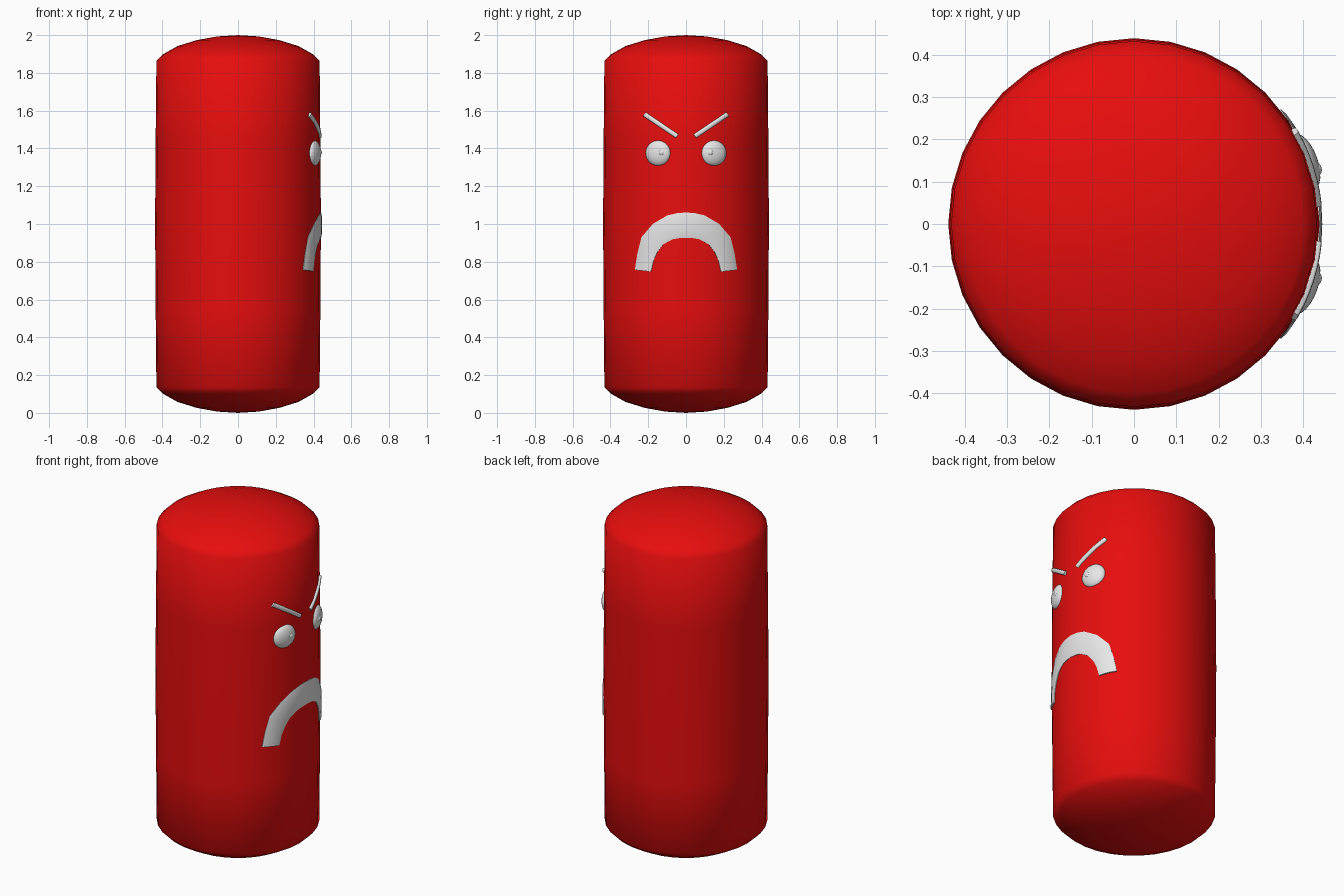
import bpy, bmesh, math
from mathutils import Matrix, Vector

if "Cube" in bpy.data.objects:
    bpy.data.objects.remove(bpy.data.objects["Cube"])


def material(name, rgb):
    m = bpy.data.materials.new(name)
    m.diffuse_color = (*rgb, 1)
    m.use_nodes = True
    m.node_tree.nodes["Principled BSDF"].inputs["Base Color"].default_value = m.diffuse_color
    return m


RED = material("red", (0.8, 0.004, 0.004))
WHITE = material("off white", (0.8, 0.8, 0.8))


def finish(name, bm, mat, angle):
    bmesh.ops.recalc_face_normals(bm, faces=bm.faces)
    me = bpy.data.meshes.new(name)
    bm.to_mesh(me)
    bm.free()
    me.materials.append(mat)
    ob = bpy.data.objects.new(name, me)
    bpy.context.collection.objects.link(ob)
    bpy.ops.object.select_all(action='DESELECT')
    ob.select_set(True)
    bpy.context.view_layer.objects.active = ob
    bpy.ops.object.shade_smooth_by_angle(angle=math.radians(angle))
    return ob


def lathe(name, profile, sides, mat):
    bm = bmesh.new()
    vs = [bm.verts.new((r, 0, z)) for r, z in profile]
    edges = [bm.edges.new(p) for p in zip(vs, vs[1:])]
    bmesh.ops.spin(bm, geom=vs + edges, cent=(0, 0, 0), axis=(0, 0, 1),
                   angle=math.tau, steps=sides)
    bmesh.ops.remove_doubles(bm, verts=bm.verts, dist=1e-4)
    return finish(name, bm, mat, 180)


def wrapped_strip(name, edge_a, edge_b, mat, top):
    """Thin raised band between two (y, z) outlines, wrapped on the body."""
    section = [(0, 0.42), (0, top - 0.005), (0.15, top - 0.001), (0.5, top),
               (0.85, top - 0.001), (1, top - 0.005), (1, 0.42)]
    bm = bmesh.new()
    rings = []
    for a, b in zip(edge_a, edge_b):
        ring = []
        for t, r in section:
            y, z = Vector(a).lerp(Vector(b), t)
            ang = math.asin(y / 0.438)
            ring.append(bm.verts.new((r * math.cos(ang), r * math.sin(ang), z)))
        rings.append(ring)
    n = len(section)
    for p, q in zip(rings, rings[1:]):
        for i in range(n):
            j = (i + 1) % n
            bm.faces.new((p[i], p[j], q[j], q[i]))
    bm.faces.new(rings[0])
    bm.faces.new(rings[-1])
    return finish(name, bm, mat, 50)


def ball(name, center, yaw, size, mat):
    bm = bmesh.new()
    mtx = (Matrix.Translation(center) @ Matrix.Rotation(yaw, 4, 'Z')
           @ Matrix.Diagonal((*size, 1)))
    bmesh.ops.create_uvsphere(bm, u_segments=24, v_segments=16, radius=1, matrix=mtx)
    return finish(name, bm, mat, 180)


# Barrel body with shallow domed ends, slightly bulged in the middle
half = [(0, 1.0), (0.11, 0.993), (0.22, 0.973), (0.32, 0.942), (0.40, 0.897),
        (0.432, 0.865), (0.436, 0.45)]
profile = ([(r, 1 - h) for r, h in half] + [(0.439, 1.0)]
           + [(r, 1 + h) for r, h in reversed(half)])
lathe("body", profile, 32, RED)

# Eyes, pupils and slanted brows
for s, side in ((-1, "left"), (1, "right")):
    ball(side + "_eye", (0.402, s * 0.147, 1.375), s * math.radians(20),
         (0.032, 0.07, 0.068), WHITE)
    ball(side + "_pupil", (0.424, s * 0.128, 1.378), 0, (0.02, 0.02, 0.02), WHITE)
    path = [Vector((0.047 + 0.172 * i / 6, 1.465 + 0.115 * i / 6)) for i in range(7)]
    off = Vector((-0.0065, 0.0097))
    wrapped_strip(side + "_brow", [(s * (p + off).x, (p + off).y) for p in path],
                  [(s * (p - off).x, (p - off).y) for p in path], WHITE, 0.446)

# Frowning mouth: arch outlines, mirrored across the middle
outer = [(0.27, 0.757), (0.257, 0.84), (0.235, 0.93), (0.175, 1.0), (0.10, 1.045), (0.05, 1.057)]
inner = [(0.185, 0.748), (0.172, 0.805), (0.152, 0.85), (0.12, 0.892), (0.07, 0.919), (0.035, 0.925)]


def arch(pts, top):
    return [(-y, z) for y, z in pts] + [(0, top)] + pts[::-1]


wrapped_strip("mouth", arch(outer, 1.061), arch(inner, 0.927), WHITE, 0.445)
